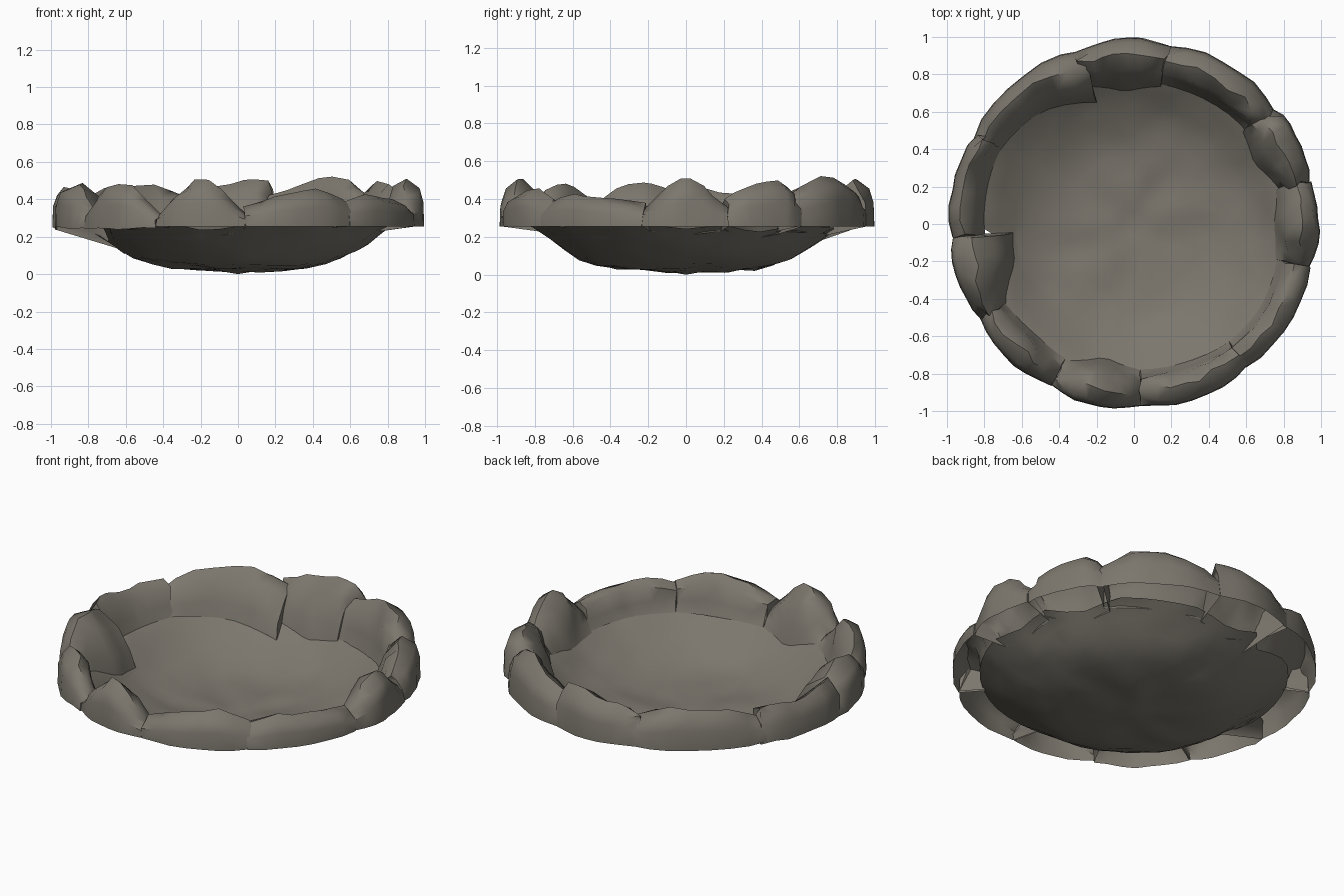
import bpy, bmesh, math, random
from mathutils import Vector, noise

if "Cube" in bpy.data.objects:
    bpy.data.objects.remove(bpy.data.objects["Cube"])

random.seed(4)
stone = bpy.data.materials.new("grey_brown_stone")
stone.diffuse_color = (0.200, 0.184, 0.154, 1)
stone.use_nodes = True
stone.node_tree.nodes["Principled BSDF"].inputs["Base Color"].default_value = stone.diffuse_color


def finish(bm, name, angle):
    bmesh.ops.recalc_face_normals(bm, faces=bm.faces)
    me = bpy.data.meshes.new(name)
    bm.to_mesh(me)
    bm.free()
    me.materials.append(stone)
    ob = bpy.data.objects.new(name, me)
    bpy.context.collection.objects.link(ob)
    bpy.ops.object.select_all(action='DESELECT')
    ob.select_set(True)
    bpy.context.view_layer.objects.active = ob
    bpy.ops.object.shade_smooth_by_angle(angle=math.radians(angle))
    return ob


def lerp(vals, t):
    f = t * (len(vals) - 1)
    i = min(int(f), len(vals) - 2)
    return vals[i] + (vals[i + 1] - vals[i]) * (f - i)


# Dish profile: radius -> height
PROFILE = [(0, .008), (.2, .018), (.4, .033), (.5, .06), (.6, .105),
           (.7, .17), (.78, .228), (.83, .262), (1.1, .27)]


def dish_z(r):
    for (r0, z0), (r1, z1) in zip(PROFILE, PROFILE[1:]):
        if r <= r1:
            return z0 + (z1 - z0) * (r - r0) / (r1 - r0)
    return .27


# Rim rocks: start angle, end angle, inner radii, crest position, crest heights
ROCKS = [
    (-14, 13.5, (.80, .77, .80), .42, (.36, .46, .53, .46, .36)),
    (13.5, 40, (.82, .74, .78), .42, (.40, .46, .49, .50, .42)),
    (38, 79, (.80, .79, .78), .50, (.42, .50, .53, .47, .42)),
    (79, 109, (.77, .73, .80), .34, (.50, .51, .47, .47, .42)),
    (107, 152, (.70, .80, .84), .40, (.40, .48, .47, .46, .38)),
    (150, 184, (.84, .83, .82), .40, (.44, .45, .42, .47, .46)),
    (184, 212, (.67, .69, .83), .36, (.44, .48, .49, .45, .36)),
    (211.5, 243, (.83, .81, .83), .48, (.36, .46, .49, .44, .32)),
    (243, 272, (.84, .75, .80), .42, (.32, .45, .53, .44, .32)),
    (272.5, 309, (.80, .81, .83), .55, (.36, .41, .44, .46, .40)),
    (308, 346, (.83, .83, .81), .50, (.38, .43, .41, .40, .38)),
]


def inner_radius(deg):
    d = (deg + 14) % 360 - 14
    for a0, a1, rin, _, _ in ROCKS:
        if a0 <= d <= a1:
            return lerp(rin, (d - a0) / (a1 - a0))
    return .82


# Shallow dish with an uneven floor, ending just under the rocks' inner feet
bm = bmesh.new()
SEG = 48
centre = bm.verts.new((0, 0, 0))
prev = None
for f in (.08, .18, .31, .45, .58, .69, .78, .87, .94, 1):
    ring = []
    for i in range(SEG):
        a = 2 * math.pi * i / SEG
        edge = min(.84, inner_radius(math.degrees(a)) + .03)
        r = f * (edge if f > .8 else .82)
        r = min(r, edge - (1 - f) * .2)
        x, y = r * math.cos(a), r * math.sin(a)
        n = noise.noise(Vector((x * 6, y * 6, 2.3)))
        amp = 0 if r < .1 else .02 if f < .95 else .004
        ring.append(bm.verts.new((x, y, max(0, dish_z(r) + amp * n))))
    for i in range(SEG):
        j = (i + 1) % SEG
        if prev:
            bm.faces.new((prev[i], ring[i], ring[j], prev[j]))
        else:
            bm.faces.new((centre, ring[i], ring[j]))
    prev = ring
bmesh.ops.triangulate(bm, faces=bm.faces)
finish(bm, "dish", 40)

N = 7
for k, (a0, a1, rin, cpos, hts) in enumerate(ROCKS):
    bm = bmesh.new()
    loops = []
    for s in range(N + 1):
        t = s / N
        a = math.radians(a0 + (a1 - a0) * t)
        ri, h = lerp(rin, t), lerp(hts, t)
        end = abs(2 * t - 1) ** 4              # corners are rounded inward
        ro = .99 - .022 * end + random.uniform(-.008, .008)
        w = ro - ri
        c = cpos + random.uniform(-.05, .05)
        base = .255 - random.uniform(0, .02) * (5 <= k <= 7)
        foot = dish_z(ri)
        section = [
            (ro, base),
            (ro - .004, .26 + (h - .26) * .5),
            (ro - .025 - .02 * end, .26 + (h - .26) * .80),
            (ro - w * c, h),
            (ro - w * min(.85, c + .34), foot + (h - foot) * random.uniform(.70, .88)),
            (ri + .008, foot + (h - foot) * .3),
            (ri - .022, dish_z(ri - .022) + .002)]
        loop = []
        for q, (r, z) in enumerate(section):
            da = random.uniform(-.016, .016) if 0 < q < 6 else 0
            if q in (3, 4):                    # lumpy tops
                r += random.uniform(-.014, .014)
            loop.append(bm.verts.new((r * math.cos(a + da), r * math.sin(a + da), z)))
        loops.append(loop)
    # hollow underneath: the shell is left open along its base
    for A, B in zip(loops, loops[1:]):
        for i in range(6):
            bm.faces.new((A[i], A[i + 1], B[i + 1], B[i]))
    # end walls
    for L in (loops[0], loops[-1]):
        bm.faces.new(L)
    bmesh.ops.triangulate(bm, faces=bm.faces)
    finish(bm, "rim_rock_%d" % (k + 1), 50)
